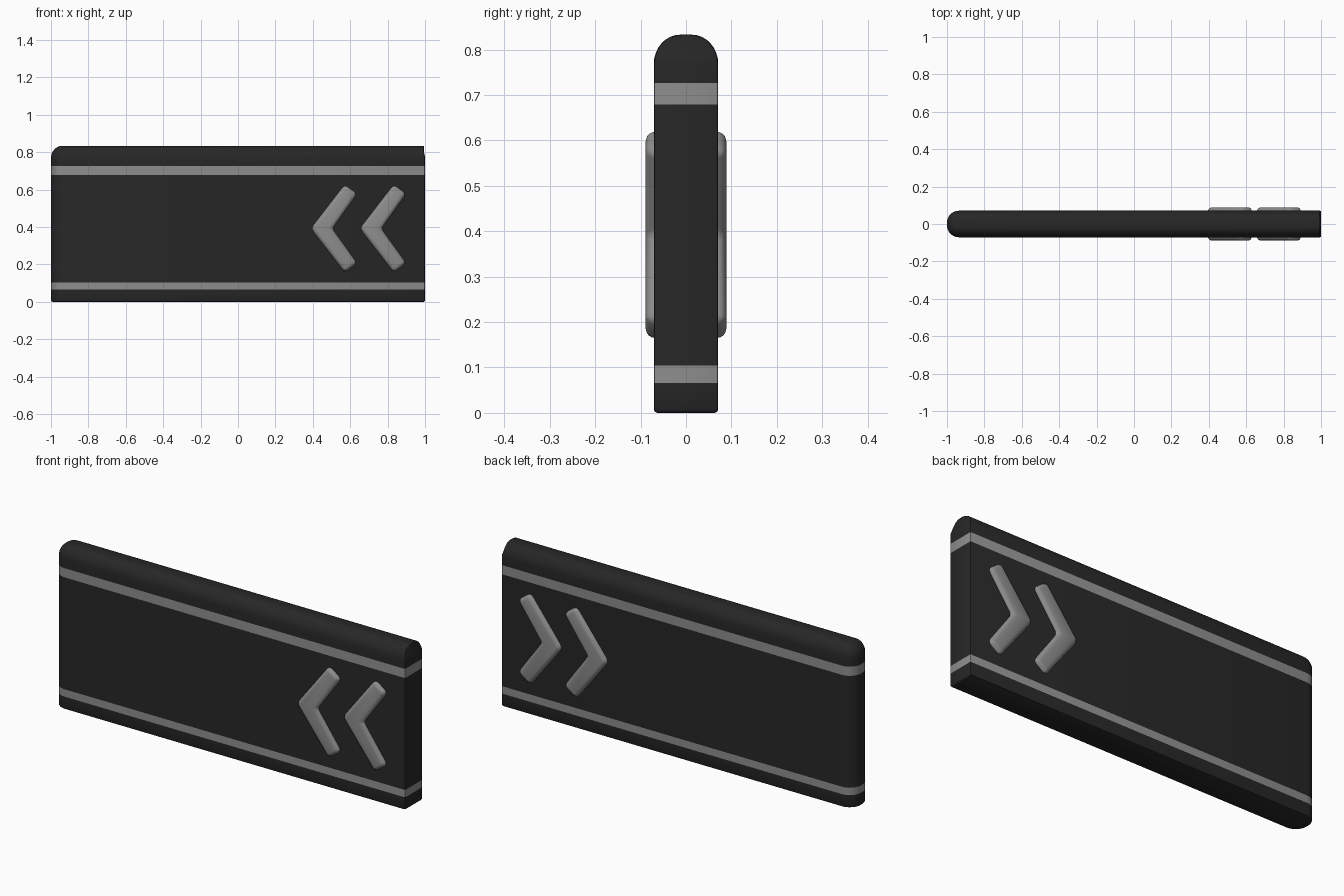
import bpy, bmesh
from math import pi, sin, cos

if "Cube" in bpy.data.objects:
    bpy.data.objects.remove(bpy.data.objects["Cube"])


def material(name, v):
    m = bpy.data.materials.new(name)
    m.diffuse_color = (v, v, v, 1)
    m.use_nodes = True
    m.node_tree.nodes["Principled BSDF"].inputs["Base Color"].default_value = m.diffuse_color
    return m


dark = material("dark_panel", 0.02)
grey = material("grey_trim", 0.27)


def add_object(name, bm, mats, angle):
    bmesh.ops.recalc_face_normals(bm, faces=bm.faces)
    me = bpy.data.meshes.new(name)
    bm.to_mesh(me)
    bm.free()
    for m in mats:
        me.materials.append(m)
    ob = bpy.data.objects.new(name, me)
    bpy.context.collection.objects.link(ob)
    bpy.ops.object.select_all(action='DESELECT')
    ob.select_set(True)
    bpy.context.view_layer.objects.active = ob
    bpy.ops.object.shade_smooth_by_angle(angle=angle)
    return ob


# Panel outline in plan: round left corners, nearly square right corners
def outline(inset):
    x0, x1 = -1 + inset, 1 - min(inset, 0.006)
    h = 0.071 - inset
    rl, rr = 0.064 - inset, 0.006
    corners = [(x1 - rr, h - rr, rr, 0, 2), (x0 + rl, h - rl, rl, pi / 2, 8),
               (x0 + rl, rl - h, rl, pi, 8), (x1 - rr, rr - h, rr, 1.5 * pi, 2)]
    return [(cx + r * cos(a0 + pi / 2 * k / n), cy + r * sin(a0 + pi / 2 * k / n))
            for cx, cy, r, a0, n in corners for k in range(n + 1)]


# Panel body with two flush trim bands, lofted upwards to the domed top
levels = [(0, 0.008), (0.0025, 0.0025), (0.008, 0), (0.066, 0), (0.104, 0),
          (0.679, 0), (0.726, 0)]
levels += [(0.768 + 0.065 * sin(pi / 2 * k / 8), 0.058 * (1 - cos(pi / 2 * k / 8)))
           for k in range(9)]
bands = (3, 5)
bm = bmesh.new()
rings = [[bm.verts.new((x, y, z)) for x, y in outline(i)] for z, i in levels]
for j, (lo, hi) in enumerate(zip(rings, rings[1:])):
    for k in range(len(lo)):
        n = (k + 1) % len(lo)
        f = bm.faces.new((lo[k], lo[n], hi[n], hi[k]))
        f.material_index = 1 if j in bands else 0
bm.faces.new(rings[0][::-1])
bm.faces.new(rings[-1])
add_object("barrier_panel", bm, [dark, grey], 0.6)


# Raised rounded chevrons, passing through the panel to show on both sides
def chevron(name, dx):
    zc = 0.392
    profile = [(0.388, 0), (0.570, -0.236), (0.639, -0.186), (0.505, 0),
               (0.639, 0.186), (0.570, 0.236)]
    bm = bmesh.new()
    front = [bm.verts.new((x + dx, -0.089, zc + z)) for x, z in profile]
    back = [bm.verts.new((x + dx, 0.089, zc + z)) for x, z in profile]
    bm.faces.new(front)
    bm.faces.new(back[::-1])
    for k in range(6):
        n = (k + 1) % 6
        bm.faces.new((front[n], front[k], back[k], back[n]))
    bmesh.ops.recalc_face_normals(bm, faces=bm.faces)
    bmesh.ops.bevel(bm, geom=bm.edges[:], offset=0.022, offset_type='OFFSET',
                    segments=4, profile=0.5, affect='EDGES', clamp_overlap=True)
    add_object(name, bm, [grey], 0.9)


for i in range(2):
    chevron(f"chevron_{i + 1}", 0.262 * i)
